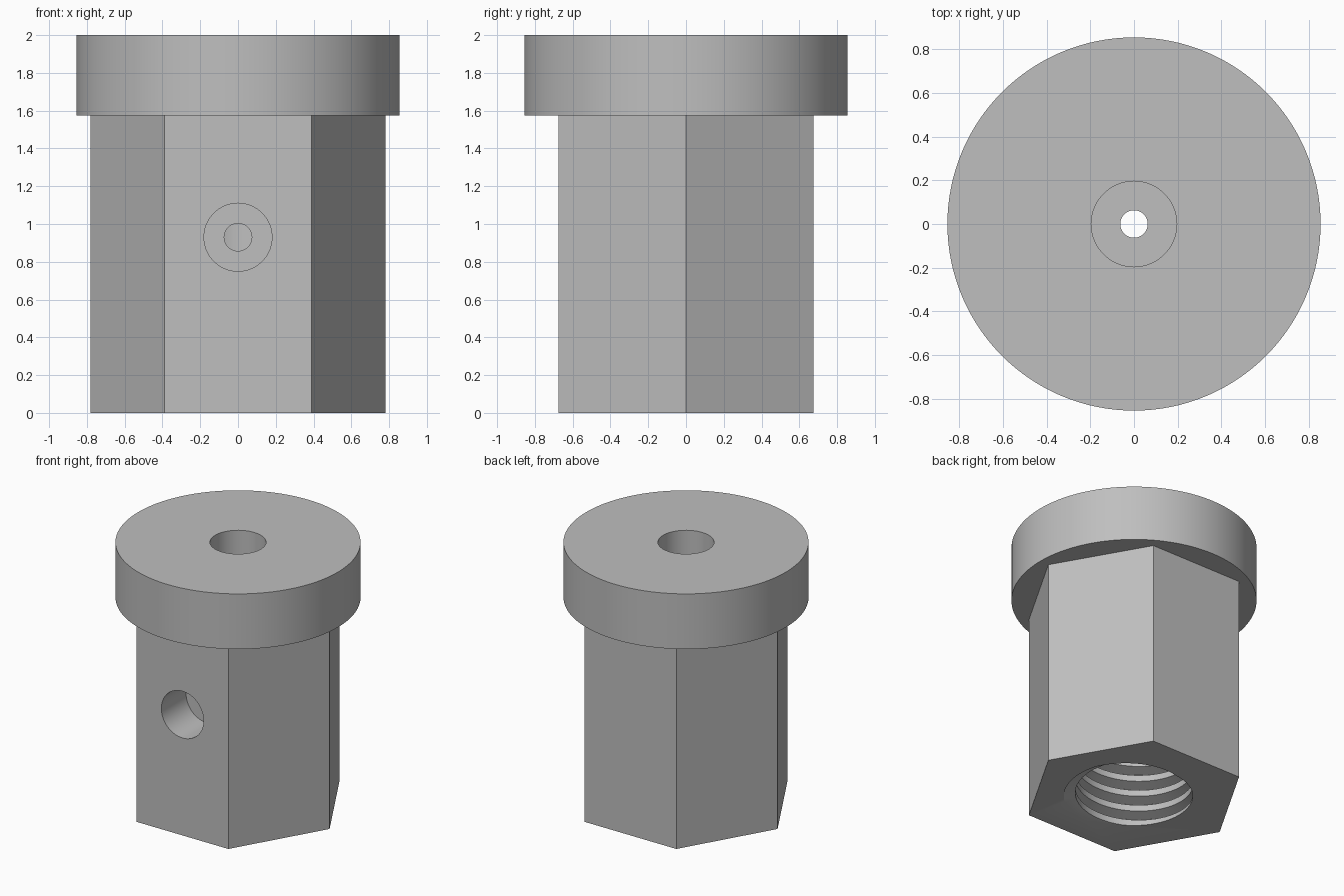
import bpy, bmesh, math
from math import cos, sin, tau

old = bpy.data.objects.get("Cube")
if old:
    bpy.data.objects.remove(old, do_unlink=True)

grey = bpy.data.materials.new("plain_grey")
grey.use_nodes = True
grey.diffuse_color = (0.52, 0.52, 0.52, 1)
grey.node_tree.nodes["Principled BSDF"].inputs["Base Color"].default_value = (0.52, 0.52, 0.52, 1)


def make_object(name, bm):
    bmesh.ops.recalc_face_normals(bm, faces=bm.faces)
    mesh = bpy.data.meshes.new(name)
    bm.to_mesh(mesh)
    bm.free()
    mesh.materials.append(grey)
    obj = bpy.data.objects.new(name, mesh)
    bpy.context.collection.objects.link(obj)
    return obj


def lathe(name, profile, sides):
    """Solid of revolution about z from (radius, z) points, capped at both ends."""
    bm = bmesh.new()
    rings = [[bm.verts.new((r * cos(tau * i / sides), r * sin(tau * i / sides), z))
              for i in range(sides)] for r, z in profile]
    for low, high in zip(rings, rings[1:]):
        for i in range(sides):
            j = (i + 1) % sides
            bm.faces.new((low[i], low[j], high[j], high[i]))
    bm.faces.new(rings[0])
    bm.faces.new(rings[-1])
    return make_object(name, bm)


def thread_core(name, minor, major, pitch, start, turns, sides=64):
    """Screw-shaped solid: a trapezoid tooth swept along a helix."""
    tooth = [(minor, 0), (minor, 0.4), (major, 0.62), (major, 0.8)]
    n = len(tooth)
    bm = bmesh.new()
    steps = sides * turns
    grid = []
    for i in range(steps + 1):
        a = tau * i / sides
        grid.append([bm.verts.new((r * cos(a), r * sin(a), start + pitch * (i / sides + t)))
                     for r, t in tooth])
    # The last turn's upper edge closes onto an extra helical row
    top = [bm.verts.new((minor * cos(tau * i / sides), minor * sin(tau * i / sides),
                         start + pitch * (turns + i / sides))) for i in range(1, sides + 1)]

    def vert(i, k):
        if k == n:
            i, k = i + sides, 0
        return grid[i][k] if i <= steps else top[i - steps - 1]

    for i in range(steps):
        for k in range(n):
            bm.faces.new((vert(i, k), vert(i + 1, k), vert(i + 1, k + 1), vert(i, k + 1)))
    # Fan caps on both ends
    for first in (0, steps):
        loop = [vert(first + i, 0) for i in range(sides + 1)]
        loop += [grid[first][k] for k in range(n - 1, 0, -1)]
        centre = bm.verts.new((0, 0, start + pitch * (first / sides + 0.5)))
        for a, b in zip(loop, loop[1:] + loop[:1]):
            bm.faces.new((a, b, centre))
    return make_object(name, bm)


def combine(target, tool, operation):
    mod = target.modifiers.new(operation.title(), 'BOOLEAN')
    mod.operation = operation
    mod.solver = 'EXACT'
    mod.object = tool
    bpy.context.view_layer.objects.active = target
    bpy.ops.object.modifier_apply(modifier=mod.name)
    bpy.data.objects.remove(tool, do_unlink=True)


# Hexagonal body with a round flange on top
body = lathe("hex_body_with_flange", [(0.78, 0), (0.78, 1.8)], 6)
combine(body, lathe("flange", [(0.855, 1.575), (0.855, 2)], 128), 'UNION')

# Inner chamber, narrow outlet and top counterbore
chamber = [(0.25, 0.5), (0.25, 1.4), (0.063, 1.4), (0.063, 1.7), (0.196, 1.7), (0.196, 2.1)]
combine(body, lathe("chamber_cutter", chamber, 64), 'DIFFERENCE')

# Stepped side port through the front face
port = lathe("port_cutter", [(0.073, 0.1), (0.073, 0.375), (0.18, 0.375), (0.18, 0.9)], 64)
port.rotation_euler.x = math.pi / 2
port.location.z = 0.93
combine(body, port, 'DIFFERENCE')

# Threaded socket in the underside
combine(body, thread_core("thread_cutter", 0.41, 0.49, 0.12, -0.2, 6), 'DIFFERENCE')

bpy.ops.object.select_all(action='DESELECT')
body.select_set(True)
bpy.context.view_layer.objects.active = body
bpy.ops.object.shade_smooth_by_angle(angle=math.radians(25))
